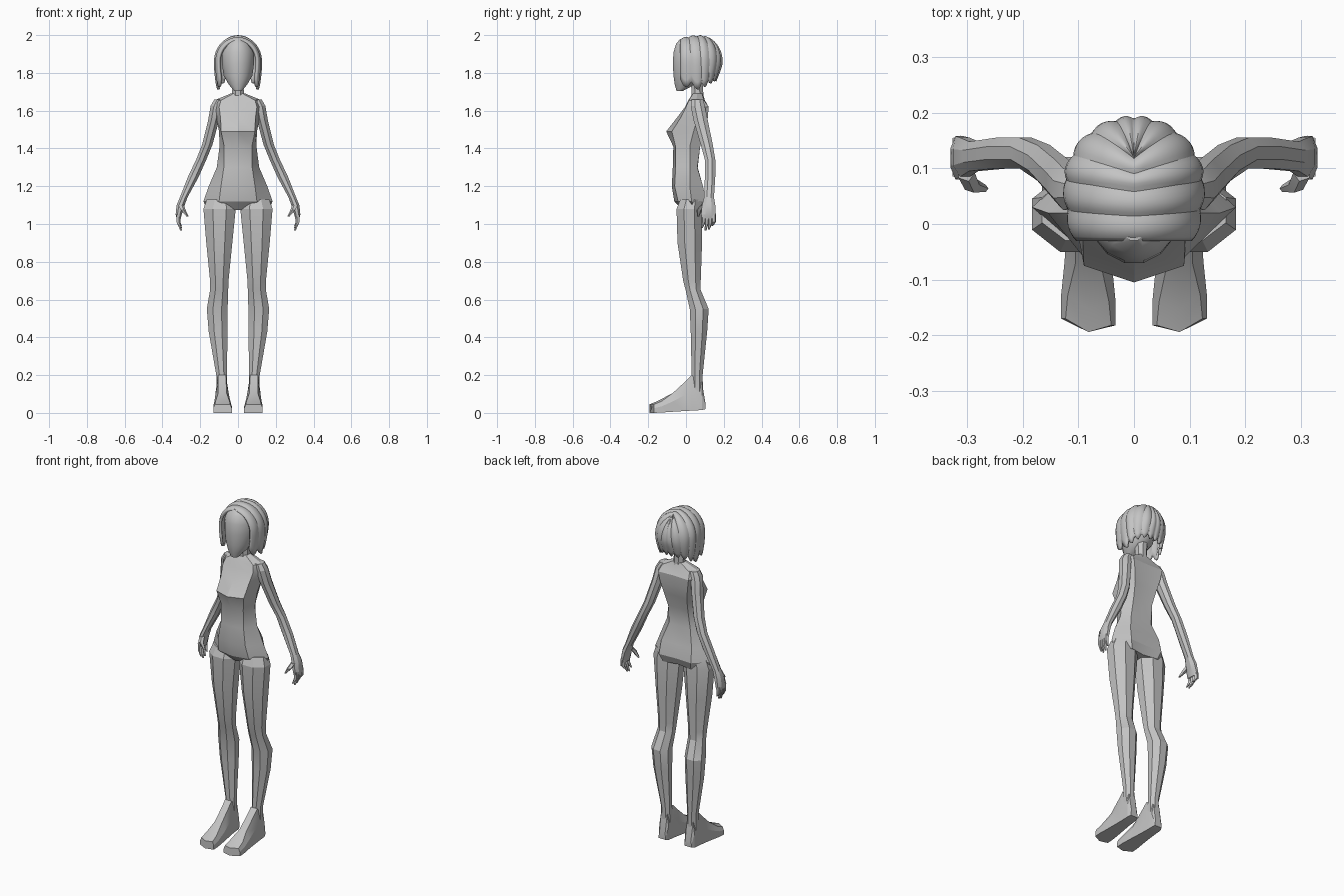
import bpy, bmesh, math
from mathutils import Vector

if "Cube" in bpy.data.objects:
    bpy.data.objects.remove(bpy.data.objects["Cube"])

grey = bpy.data.materials.new("plain_grey")
grey.diffuse_color = (0.55, 0.55, 0.55, 1)
grey.use_nodes = True
grey.node_tree.nodes["Principled BSDF"].inputs["Base Color"].default_value = grey.diffuse_color


def finish(name, bm, angle=25, mirror=False, centre=None):
    """Turn a bmesh into a shaded object, optionally mirrored over x."""
    bmesh.ops.remove_doubles(bm, verts=bm.verts, dist=0.0005)
    bmesh.ops.recalc_face_normals(bm, faces=bm.faces)
    if centre and sum(f.normal.dot(f.calc_center_median() - centre) for f in bm.faces) < 0:
        bmesh.ops.reverse_faces(bm, faces=bm.faces)
    me = bpy.data.meshes.new(name)
    bm.to_mesh(me)
    bm.free()
    ob = bpy.data.objects.new(name, me)
    bpy.context.collection.objects.link(ob)
    me.materials.append(grey)
    bpy.ops.object.select_all(action='DESELECT')
    ob.select_set(True)
    bpy.context.view_layer.objects.active = ob
    bpy.ops.object.shade_smooth_by_angle(angle=math.radians(angle))
    if mirror:
        ob.modifiers.new("mirror", 'MIRROR')
    return ob


def loft(name, rings, **kw):
    """Skin a list of closed rings and cap both ends."""
    bm = bmesh.new()
    vs = [[bm.verts.new(p) for p in r] for r in rings]
    n = len(vs[0])
    for a, b in zip(vs, vs[1:]):
        for i in range(n):
            j = (i + 1) % n
            bm.faces.new((a[i], a[j], b[j], b[i]))
    bm.faces.new(vs[0])
    bm.faces.new(vs[-1])
    return finish(name, bm, **kw)


def oval(x0, x1, y0, y1, z, n=8):
    """Horizontal n-sided ring filling the given x and y extents."""
    k = 1 / math.cos(math.pi / n)
    cx, cy, rx, ry = (x0 + x1) / 2, (y0 + y1) / 2, (x1 - x0) / 2 * k, (y1 - y0) / 2 * k
    return [(cx + rx * math.cos((i + .5) * math.tau / n),
             cy + ry * math.sin((i + .5) * math.tau / n), z) for i in range(n)]


# Torso: z, front centre y, front corner x y, side x y, back corner x y, back centre y
torso = [
    (1.69, .035, .025, .037, .04, .06, .025, .085, .09),
    (1.655, .012, .09, .015, .125, .055, .09, .095, .10),
    (1.62, -.005, .10, .0, .13, .06, .10, .12, .115),
    (1.56, -.05, .092, -.03, .115, .06, .09, .115, .11),
    (1.49, -.105, .09, -.075, .10, .04, .075, .10, .095),
    (1.41, -.067, .073, -.055, .098, .02, .065, .075, .07),
    (1.30, -.07, .075, -.055, .112, .02, .07, .06, .062),
    (1.20, -.075, .09, -.06, .155, .02, .10, .09, .09),
    (1.12, -.062, .10, -.042, .183, .03, .105, .105, .10),
    (1.075, -.02, .05, -.01, .165, .035, .09, .09, .075),
]
rings = []
for z, yf, xc, yc, xs, ys, xb, yb, ybc in torso:
    half = [(xc, yc), (xs, ys), (xb, yb)]
    rings.append([(0, yf, z)] + [(x, y, z) for x, y in half] + [(0, ybc, z)]
                 + [(-x, y, z) for x, y in reversed(half)])
loft("torso", rings)

# Neck
loft("neck", [oval(-.034, .034, .03, .095, 1.64), oval(-.03, .03, .028, .09, 1.72),
              oval(-.035, .035, .02, .10, 1.82)])

# Head
loft("head", [oval(-w, w, f, b, z, 16) for w, f, b, z in [
    (.022, -.05, -.015, 1.705), (.05, -.06, .05, 1.74), (.076, -.066, .12, 1.785),
    (.085, -.07, .14, 1.85), (.086, -.066, .14, 1.91), (.07, -.052, .13, 1.955),
    (.03, -.03, .10, 1.98)]], angle=40)

# Legs: inner x, outer x, front y, back y, z
loft("leg", [oval(*r) for r in [
    (.02, .165, -.03, .08, 1.13), (.012, .183, -.05, .085, 1.08), (.03, .168, -.045, .085, .9),
    (.05, .148, -.015, .078, .7), (.052, .148, -.002, .078, .65), (.055, .165, .02, .12, .55),
    (.056, .155, .025, .112, .43), (.058, .115, .03, .088, .2), (.056, .115, .03, .09, .1)]],
    mirror=True, angle=20)

# Feet: y, inner x, outer x, bottom z, top z, top inset
foot = []
for y, a, b, z0, z1, t in [(.103, .062, .108, .02, .05, .005), (.085, .055, .116, .015, .16, .01),
                           (.03, .052, .118, .012, .20, .012), (-.005, .048, .12, .01, .165, .015),
                           (-.07, .04, .125, .006, .105, .02), (-.14, .033, .131, .002, .062, .012),
                           (-.182, .033, .131, .0, .045, .008)]:
    m, s = (a + b) / 2, (.012 if y < -.1 else 0)
    zm = z0 + (z1 - z0) * .55
    foot.append([(a, y, z0), (m, y - s, z0), (b, y + s, z0), (b, y + s, zm),
                 (b - t, y + s, z1), (m, y - s, z1), (a + t, y, z1), (a, y, zm)])
loft("foot", foot, mirror=True, angle=20)

# Arms, running into the palm
loft("arm", [oval(*r) for r in [
    (.07, .125, .03, .09, 1.66), (.085, .145, .025, .10, 1.625), (.10, .158, .04, .115, 1.55),
    (.135, .19, .078, .142, 1.42), (.168, .222, .10, .155, 1.34), (.208, .265, .10, .155, 1.25),
    (.268, .308, .095, .148, 1.14), (.282, .325, .085, .155, 1.10), (.298, .33, .08, .158, 1.05),
    (.303, .325, .085, .154, 1.03)]], mirror=True, angle=20)


def finger(name, path, r):
    """Slim five-sided tube tapering to its tip."""
    loft(name, [oval(x - r * s, x + r * s, y - r * s, y + r * s, z, 5)
                for (x, y, z), s in zip(path, (1, .9, .4))], mirror=True, angle=40)


# Fingers and thumb
for i in range(4):
    y, dz = .093 + i * .018, (.015, 0, .005, .025)[i]
    finger("finger_%d" % (i + 1), [(.316, y, 1.05), (.316, y, 1.01), (.302, y - .008, .965 + dz)], .010)
finger("thumb", [(.302, .092, 1.10), (.292, .07, 1.075), (.268, .064, 1.04)], .013)

# Hair: bulging strands from the parting down to the hem
C = Vector((0, .07, 1.86))
STRANDS, SUB, DOWN = 6, 6, 14


def hair_point(u, t):
    f = u % 1
    bulge = math.sin(math.pi * f)
    ytop = min(-.525 + .925 * u / 4, .4)
    top = Vector((0, ytop, math.sqrt(1 - ytop * ytop)))
    zb = -.33 - .27 * u / STRANDS - .1 * bulge
    b = math.radians(-34 + 124 * u / STRANDS)
    r = math.sqrt(1 - zb * zb)
    bot = Vector((r * math.cos(b), r * math.sin(b), zb))
    # front strands stay in upright slices, back strands radiate from the crown
    y = top.y + (bot.y - top.y) * t
    phi = math.atan2(bot.x, bot.z) * t
    q = math.sqrt(max(0, 1 - y * y))
    flat = Vector((q * math.sin(phi), y, q * math.cos(phi)))
    w = max(0, min(1, (u - 1) / 4))
    p = (flat * (1 - w) + top.slerp(bot, t) * w).normalized()
    p *= .955 + .045 * bulge
    rz = .14 if p.z > 0 else .3 - .2 * max(0, p.y)
    return C + Vector((p.x * .128, p.y * (.2 if p.y < 0 else .125), p.z * rz))


bm = bmesh.new()
grid = [[bm.verts.new(hair_point(i / SUB, j / DOWN)) for j in range(DOWN + 1)]
        for i in range(STRANDS * SUB + 1)]
for a, b in zip(grid, grid[1:]):
    for j in range(DOWN):
        bm.faces.new((a[j], a[j + 1], b[j + 1], b[j]))
hair = finish("hair", bm, angle=30, mirror=True, centre=C)
shell = hair.modifiers.new("thickness", 'SOLIDIFY')
shell.thickness = .015
shell.offset = -1
